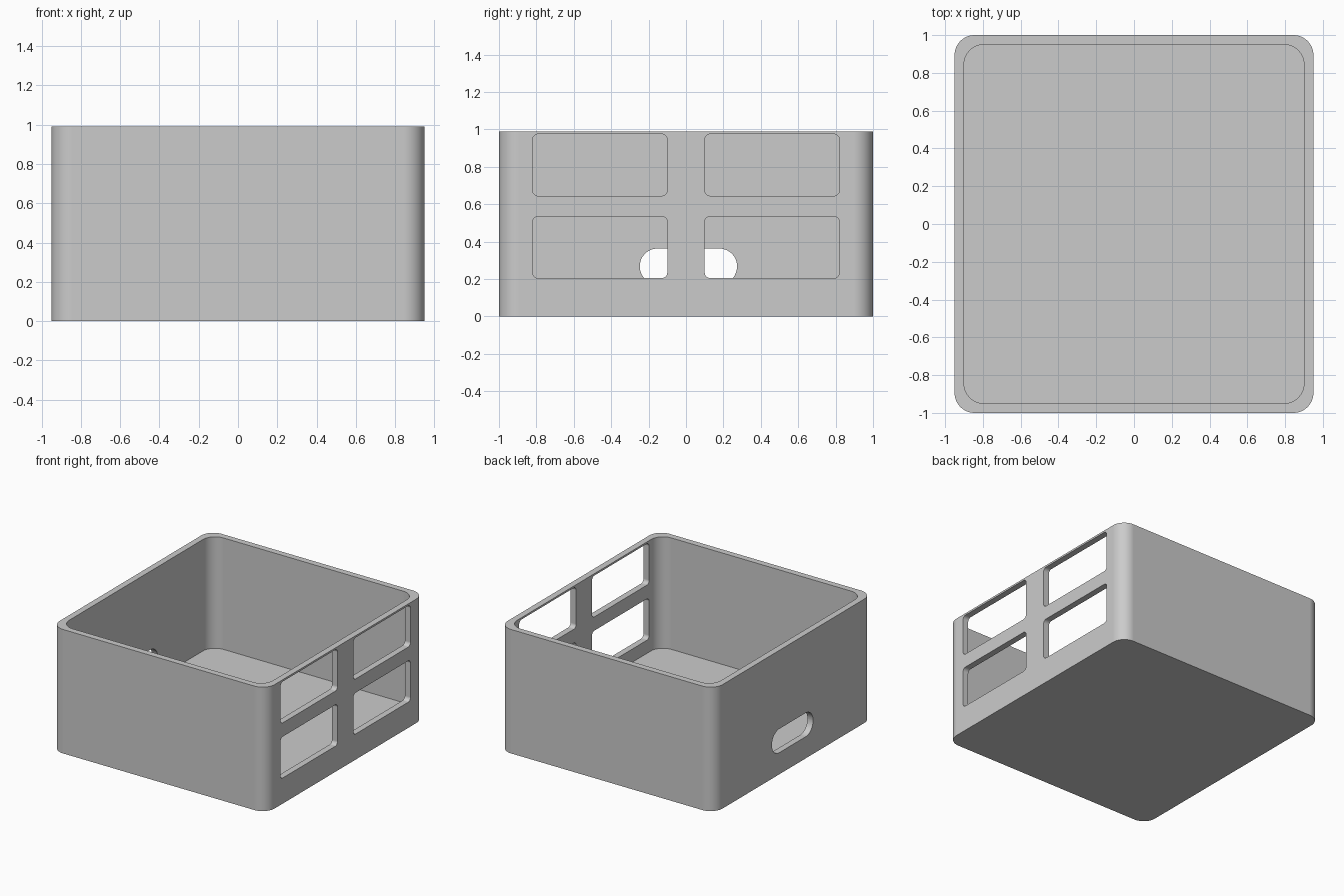
import bpy
import bmesh
from math import cos, sin, pi
from mathutils import Matrix, Vector

if "Cube" in bpy.data.objects:
    bpy.data.objects.remove(bpy.data.objects["Cube"], do_unlink=True)

HEIGHT, WALL, FLOOR = 0.99, 0.05, 0.1
HALF_X, HALF_Y, CORNER = 0.95, 1.0, 0.106

grey = bpy.data.materials.new("light grey plastic")
grey.use_nodes = True
colour = (0.6, 0.6, 0.6, 1)
grey.diffuse_color = colour
grey.node_tree.nodes["Principled BSDF"].inputs["Base Color"].default_value = colour


def rounded_prism(name, width, height, radius, depth, matrix, steps=12):
    """Extrude a rounded rectangle along its local z, then place it."""
    bm = bmesh.new()
    verts = []
    for k, (sx, sy) in enumerate([(1, 1), (-1, 1), (-1, -1), (1, -1)]):
        cx, cy = sx * (width / 2 - radius), sy * (height / 2 - radius)
        for i in range(steps + 1):
            a = (k + i / steps) * pi / 2
            verts.append(bm.verts.new((cx + radius * cos(a), cy + radius * sin(a), 0)))
    bmesh.ops.remove_doubles(bm, verts=verts, dist=1e-5)
    face = bm.faces.new([v for v in verts if v.is_valid])
    new = bmesh.ops.extrude_face_region(bm, geom=[face])["geom"]
    bmesh.ops.translate(bm, vec=(0, 0, depth),
                        verts=[g for g in new if isinstance(g, bmesh.types.BMVert)])
    bmesh.ops.recalc_face_normals(bm, faces=bm.faces)
    bm.transform(matrix)
    mesh = bpy.data.meshes.new(name)
    bm.to_mesh(mesh)
    bm.free()
    mesh.materials.append(grey)
    obj = bpy.data.objects.new(name, mesh)
    bpy.context.collection.objects.link(obj)
    return obj


def side_opening(name, x, y0, y1, z0, z1, radius):
    """Cutter through a side wall: local x, y, z become world y, z, x."""
    turn = Matrix(((0, 0, 1), (1, 0, 0), (0, 1, 0))).to_4x4()
    place = Matrix.Translation(Vector((x - 0.1, (y0 + y1) / 2, (z0 + z1) / 2)))
    return rounded_prism(name, y1 - y0, z1 - z0, radius, 0.2, place @ turn)


# Open tray with rounded corners
box = rounded_prism("open_box", 2 * HALF_X, 2 * HALF_Y, CORNER, HEIGHT, Matrix())
cutters = [rounded_prism("cavity_cutter", 2 * (HALF_X - WALL), 2 * (HALF_Y - WALL),
                         CORNER, HEIGHT, Matrix.Translation((0, 0, FLOOR)))]

# Four windows in the left wall
for y0, y1 in ((-0.82, -0.1), (0.1, 0.82)):
    for z0, z1 in ((0.205, 0.535), (0.645, 0.975)):
        cutters.append(side_opening("window_cutter", HALF_X - WALL / 2, y0, y1, z0, z1, 0.03))

# Cable slot in the right wall
cutters.append(side_opening("slot_cutter", -HALF_X + WALL / 2, -0.247, 0.273, 0.173, 0.363, 0.094))

bpy.ops.object.select_all(action="DESELECT")
bpy.context.view_layer.objects.active = box
box.select_set(True)
for cutter in cutters:
    cutter.hide_render = True
    mod = box.modifiers.new("cut", "BOOLEAN")
    mod.operation, mod.solver, mod.object = "DIFFERENCE", "EXACT", cutter
    bpy.ops.object.modifier_apply(modifier=mod.name)
    bpy.data.objects.remove(cutter, do_unlink=True)

# Smooth the rounded corners while keeping the walls flat
bpy.ops.object.shade_smooth_by_angle(angle=pi / 6)
weighted = box.modifiers.new("flat_walls", "WEIGHTED_NORMAL")
weighted.keep_sharp = True
